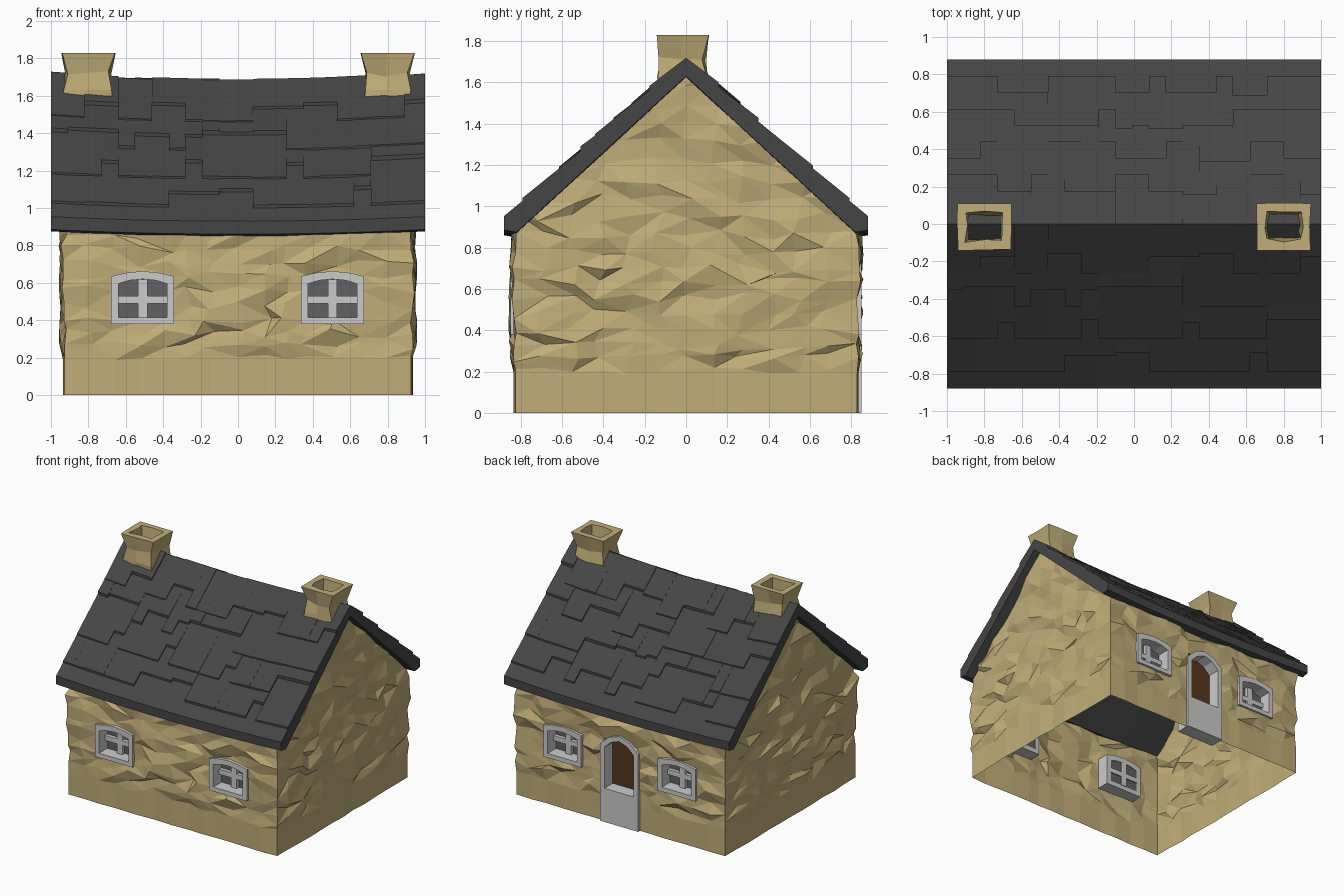
import bpy, bmesh, random
from mathutils import Vector

if "Cube" in bpy.data.objects:
    bpy.data.objects.remove(bpy.data.objects["Cube"])

R = random.Random(7)


def material(name, rgb):
    m = bpy.data.materials.new(name)
    m.diffuse_color = (*rgb, 1)
    m.use_nodes = True
    m.node_tree.nodes["Principled BSDF"].inputs["Base Color"].default_value = m.diffuse_color
    return m


STONE = material("stone", (0.53, 0.42, 0.19))
SLATE = material("slate", (0.06, 0.06, 0.06))
GLASS = material("dark_glass", (0.12, 0.12, 0.12))
WOOD = material("dark_wood", (0.09, 0.035, 0.012))


def build(name, verts, faces, mat=None, cuts=(), fix=True):
    bm = bmesh.new()
    vs = [bm.verts.new(v) for v in verts]
    for f in faces:
        bm.faces.new([vs[i] for i in f])
    for co, no in cuts:
        bmesh.ops.bisect_plane(bm, geom=bm.verts[:] + bm.edges[:] + bm.faces[:],
                               plane_co=co, plane_no=no, clear_outer=True)
    loose = [v for v in bm.verts if not v.link_faces]
    bmesh.ops.delete(bm, geom=loose, context='VERTS')
    if fix:
        bmesh.ops.recalc_face_normals(bm, faces=bm.faces[:])
    me = bpy.data.meshes.new(name)
    bm.to_mesh(me)
    bm.free()
    if mat:
        me.materials.append(mat)
    ob = bpy.data.objects.new(name, me)
    bpy.context.collection.objects.link(ob)
    return ob


def loft(rings, n):
    """Quads joining consecutive closed rings of n points."""
    return [(r * n + i, r * n + (i + 1) % n, (r + 1) * n + (i + 1) % n, (r + 1) * n + i)
            for r in range(rings - 1) for i in range(n)]


# Rough stone walls: one open ring of facets, clipped by the roof planes
WX, WY = 0.925, 0.825
half = [0.79, 0.66, 0.51, 0.36, 0.26, 0.15]
xs = [-x for x in half] + [0] + half[::-1]
ys = [-0.69 + 0.138 * i for i in range(11)]
ring = [(-WX, -WY, -.7, -.7)] + [(x, -WY, 0, -1) for x in xs]
ring += [(WX, -WY, .7, -.7)] + [(WX, y, 1, 0) for y in ys]
ring += [(WX, WY, .7, .7)] + [(x, WY, 0, 1) for x in xs[::-1]]
ring += [(-WX, WY, -.7, .7)] + [(-WX, y, -1, 0) for y in ys[::-1]]
rows = [0, .2, .27, .33, .40, .48, .56, .64, .70, .78, .86] + [.95 + .09 * i for i in range(10)]


def in_hole(x, y, z, pad=0.0):
    if abs(y) < WY - .01:
        return False
    if .36 - pad <= abs(x) <= .66 + pad and .40 - pad <= z <= .64 + pad:
        return True
    return y > 0 and abs(x) <= .15 + pad and .2 - pad <= z <= .70 + pad


base = [R.uniform(0, .012) for _ in ring]
wv, wf, n = [], [], len(ring)
for z in rows:
    for i, (x, y, nx, ny) in enumerate(ring):
        if z <= .2:
            d, jt, jz = base[i], 0, (R.uniform(-.02, .02) if z else 0)
        else:
            d = R.choice((R.uniform(-.012, .012), R.uniform(.01, .034)))
            jt, jz = R.uniform(-.035, .035), R.uniform(-.025, .025)
        if in_hole(x, y, z, .005):
            d, jt, jz = .004, 0, 0
            if z == .70:                       # follow the door arch
                jz = -.045 if abs(x) > .1 else 0
        if nx and ny:
            jt = 0
        wv.append((x + nx * d + abs(ny) * jt, y + ny * d + abs(nx) * jt, z + jz))
for r in range(len(rows) - 1):
    for i in range(n):
        j = (i + 1) % n
        mx, my = (ring[i][0] + ring[j][0]) / 2, (ring[i][1] + ring[j][1]) / 2
        if in_hole(mx, my, (rows[r] + rows[r + 1]) / 2):
            continue
        a, b, c, d = r * n + i, r * n + j, r * n + n + j, r * n + n + i
        wf += [(a, b, c), (a, c, d)] if R.random() < .5 else [(a, b, d), (b, c, d)]
build("stone_walls", wv, wf, STONE, fix=False,
      cuts=[((0, 0, 1.67), (0, s * .9, 1)) for s in (-1, 1)])


# Sagging roof slab
def sag(x, d=0):
    return (.037 - .012 * d) * (1 - x * x)


section = [(-.88, .94), (0, 1.713), (.88, .94), (.88, .885),
           (.82, .875), (0, 1.63), (-.82, .875), (-.88, .885)]
stations = [-1 + .2 * i for i in range(11)]
rv = [(x, y, z - sag(x, abs(y) / .88)) for x in stations for y, z in section]
rf = loft(len(stations), 8)
for o in (0, 80):
    rf += [(o, o + 1, o + 5, o + 6), (o + 1, o + 2, o + 4, o + 5),
           (o, o + 6, o + 7), (o + 2, o + 3, o + 4)]
build("roof_slab", rv, rf, SLATE)

# Slates: wedge tiles in five staggered courses on both slopes
tv, tf = [], []


def tile(s, x0, x1, d0, d1, h0, h1):
    o = len(tv)
    for lift in (-.02, 1):
        for x, d, h in ((x0, d0, h0), (x1, d0, h0), (x1, d1, h1), (x0, d1, h1)):
            tv.append((x, s * .88 * d, 1.713 - .773 * d - sag(x, d) + (h if lift == 1 else lift)))
    tf.extend([tuple(o + i for i in f) for f in
               ((0, 1, 2, 3), (4, 5, 6, 7), (0, 1, 5, 4), (1, 2, 6, 5), (2, 3, 7, 6), (3, 0, 4, 7))])


for s in (-1, 1):
    for k in range(5):
        x = -1.0
        while x < .999:
            x1 = min(1, x + R.choice((.09, .09, .18, .18, .27)))
            if x1 > .95:
                x1 = 1
            d1 = min(1, .2 * k + .2 + R.choice((-.02, 0, .1, .1)) + (.02 if k == 4 else 0))
            tile(s, x, x1, max(0, .2 * k - .02), d1,
                 R.uniform(.004, .016) if k == 0 else .003, R.uniform(.018, .027) if k < 4 else .014)
            x = x1
build("roof_slates", tv, tf, SLATE)

# Hollow flared chimneys
for label, cx in (("left", -.80), ("right", .80)):
    cv = []
    for z, hx, hy, j in ((1.52, .125, .115, .01), (1.63, .125, .118, .012), (1.72, .112, .105, .014),
                         (1.83, .143, .124, .004), (1.83, .098, .072, .012), (1.60, .08, .06, .01)):
        for sx, sy in ((-1, -1), (0, -1), (1, -1), (1, 0), (1, 1), (0, 1), (-1, 1), (-1, 0)):
            cv.append((cx + sx * hx + R.uniform(-j, j), -.015 + sy * hy + R.uniform(-j, j),
                       z + (R.uniform(-.02, .02) if z == 1.72 else 0)))
    build("chimney_" + label, cv, loft(6, 8) + [tuple(range(8)), tuple(range(40, 48))], STONE)


# Arched frames with deep reveals, for windows and door
def outline(w, z0, shoulder, mid, top):
    return [(-w, z0), (w, z0), (w, shoulder), (w * .55, mid), (0, top), (-w * .55, mid), (-w, shoulder)]


def opening(name, cx, s, outer, inner, pane_mat, front=.85, back=.73):
    rings = [(outer, back), (outer, front), (inner, front), (inner, back), (outer, back)]
    v = [(cx + u, s * d, z) for prof, d in rings[:4] for u, z in prof]
    f = [tuple(i % 28 for i in q) for q in loft(5, 7)]
    build(name + "_frame", v, f)
    build(name + "_pane", [(cx + u, s * (back + e), z) for e in (.005, .015) for u, z in inner],
          loft(2, 7) + [tuple(range(7)), tuple(range(7, 14))], pane_mat)


def bar(name, cx, s, hw, z0, z1):
    v = [(cx + a * hw, s * d, z) for d in (.725, .775) for a, z in ((-1, z0), (1, z0), (1, z1), (-1, z1))]
    build(name, v, loft(2, 4) + [(0, 1, 2, 3), (4, 5, 6, 7)])


for side, s in (("front", -1), ("back", 1)):
    for label, cx in (("left", -.51), ("right", .505)):
        name = f"{side}_{label}_window"
        opening(name, cx, s, outline(.168, .38, .635, .653, .663),
                outline(.13, .415, .595, .613, .62), GLASS)
        bar(name + "_mullion", cx, s, .025, .415, .617)
        bar(name + "_transom", cx, s, .13, .49, .53)

opening("back_door", 0, 1, outline(.17, 0, .62, .69, .72), outline(.13, .27, .60, .655, .68), WOOD)
